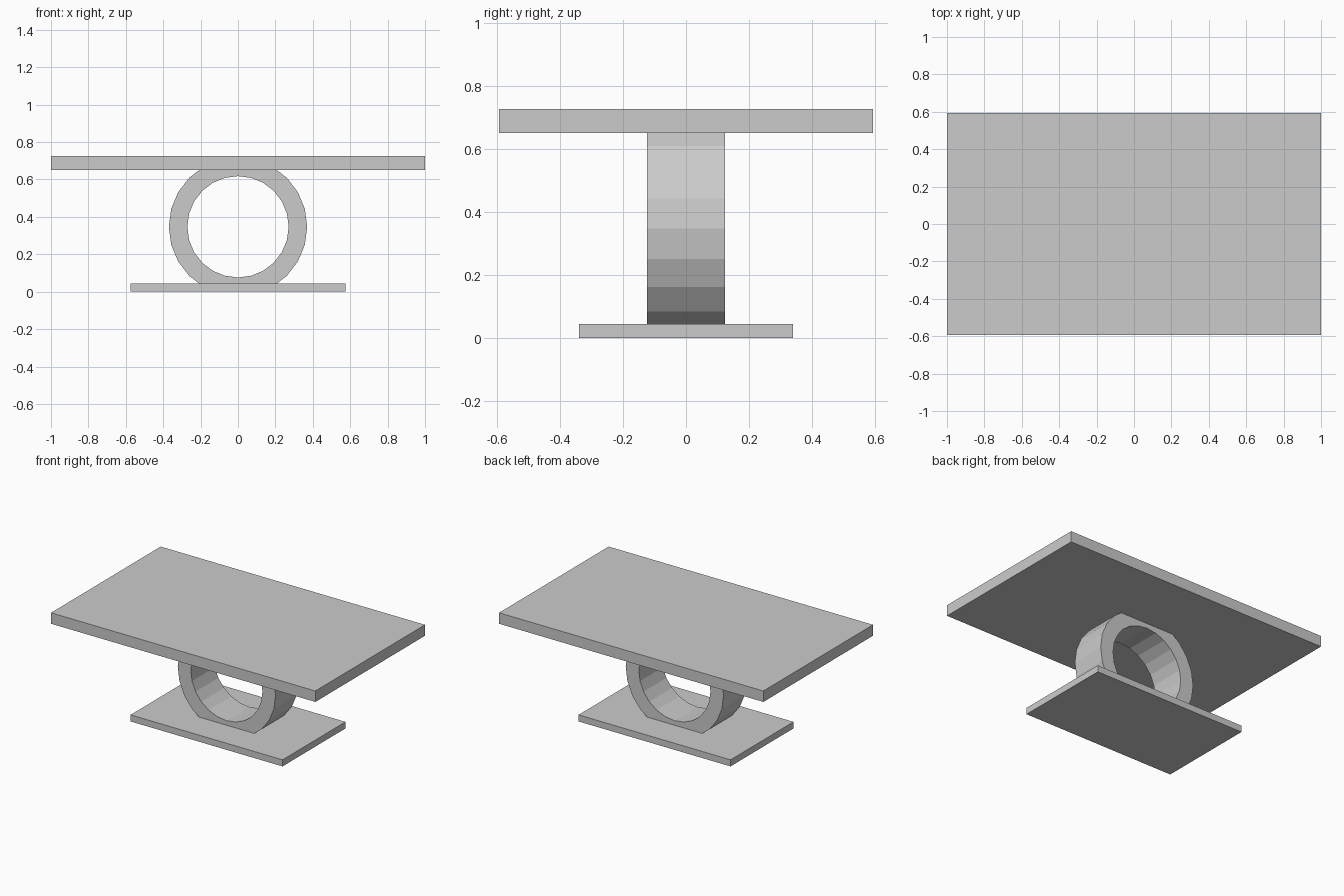
import bpy, bmesh, math
from mathutils import Vector

default = bpy.data.objects.get("Cube")
if default:
    bpy.data.objects.remove(default, do_unlink=True)

grey = bpy.data.materials.new("light grey")
grey.use_nodes = True
colour = (0.6, 0.6, 0.6, 1)
grey.diffuse_color = colour
grey.node_tree.nodes["Principled BSDF"].inputs["Base Color"].default_value = colour

BASE_TOP, SLAB_BOTTOM, SLAB_TOP = 0.045, 0.651, 0.726


def finish(name, bm):
    bmesh.ops.recalc_face_normals(bm, faces=bm.faces)
    mesh = bpy.data.meshes.new(name)
    bm.to_mesh(mesh)
    bm.free()
    mesh.materials.append(grey)
    obj = bpy.data.objects.new(name, mesh)
    bpy.context.collection.objects.link(obj)


def slab(name, width, depth, bottom, top):
    bm = bmesh.new()
    bmesh.ops.create_cube(bm, size=1)
    bmesh.ops.scale(bm, vec=(width, depth, top - bottom), verts=bm.verts)
    bmesh.ops.translate(bm, vec=(0, 0, (top + bottom) / 2), verts=bm.verts)
    finish(name, bm)


def ring(name, inner, outer, half_depth, centre_z, segments):
    # Spin a rectangular section, then trim it flat against both slabs
    bm = bmesh.new()
    section = [bm.verts.new((r, y, centre_z)) for r, y in (
        (inner, -half_depth), (outer, -half_depth),
        (outer, half_depth), (inner, half_depth))]
    edges = [bm.edges.new((section[i], section[i - 1])) for i in range(4)]
    bmesh.ops.spin(bm, geom=section + edges, cent=(0, 0, centre_z), axis=(0, 1, 0),
                   angle=math.tau, steps=segments, use_merge=True)
    bmesh.ops.remove_doubles(bm, verts=bm.verts, dist=0.0001)
    for z, side in ((BASE_TOP, -1), (SLAB_BOTTOM, 1)):
        bmesh.ops.bisect_plane(bm, geom=bm.verts[:] + bm.edges[:] + bm.faces[:],
                               plane_co=(0, 0, z), plane_no=Vector((0, 0, side)),
                               clear_outer=True)
        bmesh.ops.holes_fill(bm, edges=[e for e in bm.edges if e.is_boundary])
    finish(name, bm)


# Foot plate, ring pedestal and table top
slab("base_plate", 1.15, 0.68, 0, BASE_TOP)
ring("ring_pedestal", 0.271, 0.37, 0.123, 0.347, 24)
slab("table_top", 2, 1.185, SLAB_BOTTOM, SLAB_TOP)
